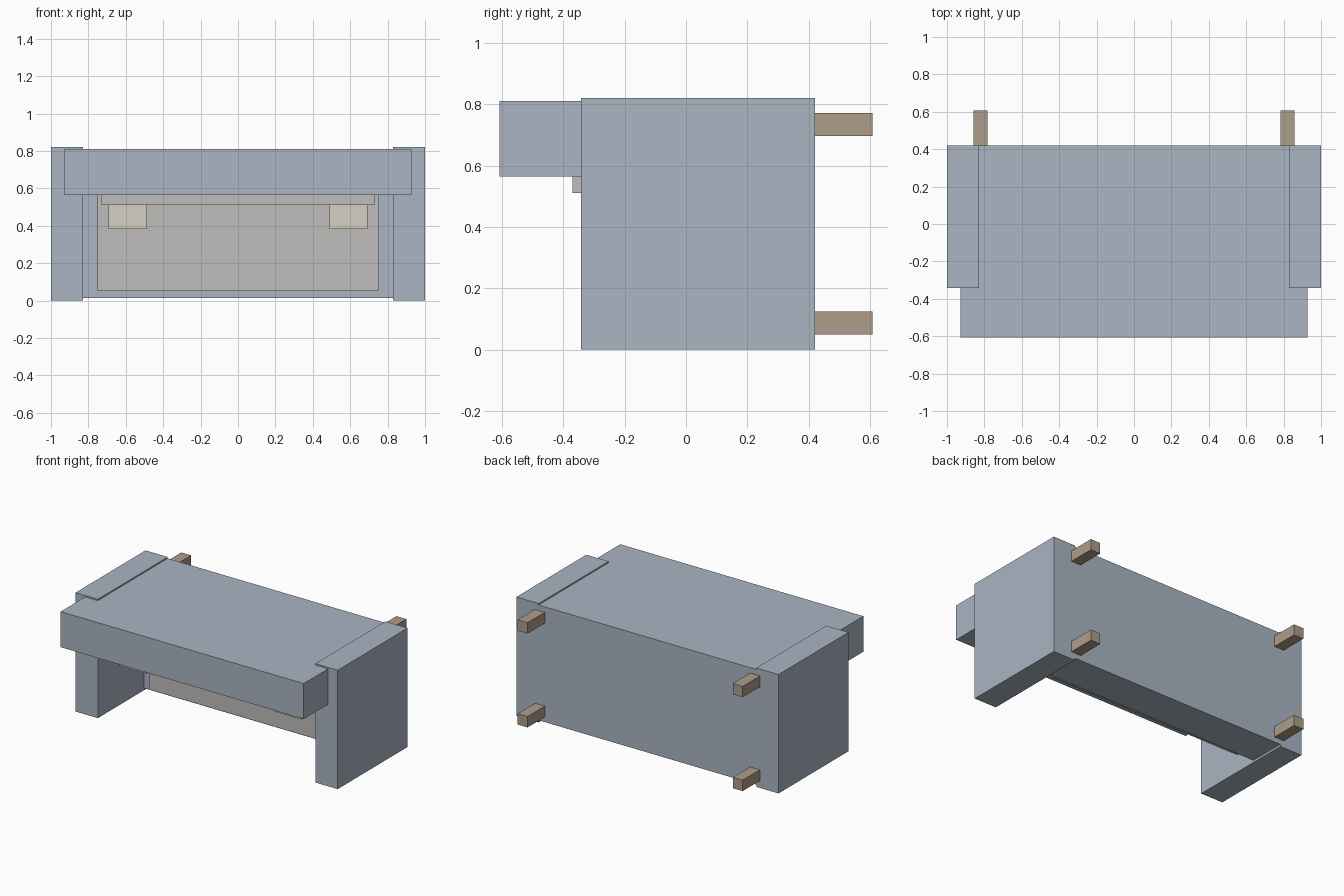
import bpy

if "Cube" in bpy.data.objects:
    bpy.data.objects.remove(bpy.data.objects["Cube"])


def material(name, rgb):
    m = bpy.data.materials.new(name)
    m.diffuse_color = (*rgb, 1)
    m.use_nodes = True
    m.node_tree.nodes["Principled BSDF"].inputs["Base Color"].default_value = m.diffuse_color
    return m


FABRIC = material("blue_grey_fabric", (0.40, 0.46, 0.54))
CUSHION = material("warm_grey_cushion", (0.52, 0.51, 0.50))
PILLOW = material("beige_pillow", (0.66, 0.63, 0.54))
WOOD = material("brown_wood", (0.42, 0.34, 0.26))


def box(name, x, y, z, mat):
    """Box given by its (min, max) range on each axis."""
    bpy.ops.mesh.primitive_cube_add(size=1, location=[sum(r) / 2 for r in (x, y, z)])
    ob = bpy.context.object
    ob.name = name
    ob.scale = [r[1] - r[0] for r in (x, y, z)]
    bpy.ops.object.transform_apply(location=False, rotation=False, scale=True)
    ob.data.materials.append(mat)
    return ob


def pair(name, x, y, z, mat):
    """The same box on the left and right side."""
    box(name + "_right", x, y, z, mat)
    box(name + "_left", (-x[1], -x[0]), y, z, mat)


# The sofa lies on its back: its legs point to +y, its seat front to the ground
box("seat_base", (-0.83, 0.83), (0.16, 0.42), (0.015, 0.565), FABRIC)
box("backrest", (-0.83, 0.83), (-0.34, 0.42), (0.565, 0.81), FABRIC)
box("backrest_top", (-0.927, 0.927), (-0.608, -0.34), (0.565, 0.81), FABRIC)
pair("arm", (0.83, 1.0), (-0.342, 0.42), (0.0, 0.82), FABRIC)

# Cushions and pillows
box("seat_cushion", (-0.75, 0.75), (0.10, 0.16), (0.05, 0.565), CUSHION)
box("back_cushion", (-0.73, 0.73), (-0.37, 0.10), (0.51, 0.565), CUSHION)
pair("pillow", (0.49, 0.692), (-0.30, 0.10), (0.382, 0.51), PILLOW)

# Four legs
for name, z in (("front_leg", (0.05, 0.125)), ("back_leg", (0.697, 0.772))):
    pair(name, (0.783, 0.858), (0.418, 0.608), z, WOOD)
